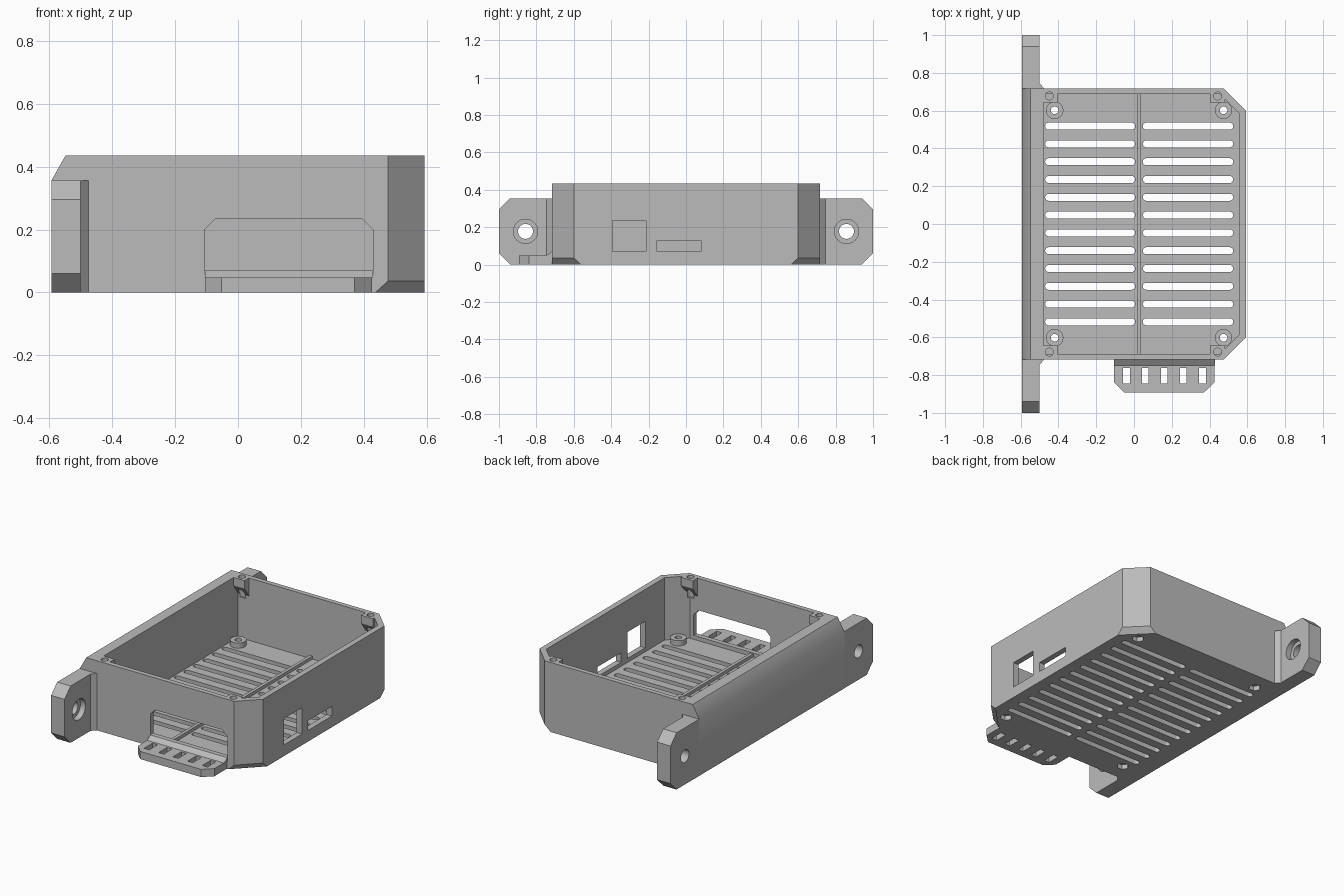
import bpy
import bmesh
import math
from mathutils import Vector

default = bpy.data.objects.get("Cube")
if default:
    bpy.data.objects.remove(default, do_unlink=True)

grey = bpy.data.materials.new("plain_grey")
grey.use_nodes = True
grey.diffuse_color = (0.5, 0.5, 0.5, 1)
grey.node_tree.nodes["Principled BSDF"].inputs["Base Color"].default_value = (0.5, 0.5, 0.5, 1)

HEIGHT, FLOOR = 0.435, 0.045
HALF_X, HALF_Y = 0.593, 0.717
WALL = 0.033
parts = []


def finish(name, bm):
    bmesh.ops.recalc_face_normals(bm, faces=bm.faces)
    mesh = bpy.data.meshes.new(name)
    bm.to_mesh(mesh)
    bm.free()
    mesh.materials.append(grey)
    obj = bpy.data.objects.new(name, mesh)
    bpy.context.collection.objects.link(obj)
    parts.append(obj)
    return obj


def prism(name, outline, axis, lo, hi):
    """Extrude a 2D outline along an axis; 2D is (x,y), (x,z) or (y,z)."""
    place = {"z": lambda u, v, w: (u, v, w),
             "y": lambda u, v, w: (u, w, v),
             "x": lambda u, v, w: (w, u, v)}[axis]
    bm = bmesh.new()
    face = bm.faces.new([bm.verts.new(place(u, v, lo)) for u, v in outline])
    grown = bmesh.ops.extrude_face_region(bm, geom=[face], use_keep_orig=True)
    shift = Vector(place(0, 0, hi - lo))
    for v in grown["geom"]:
        if isinstance(v, bmesh.types.BMVert):
            v.co += shift
    return finish(name, bm)


def rect(x0, y0, x1, y1):
    return [(x0, y0), (x1, y0), (x1, y1), (x0, y1)]


def circle(cx, cy, r, n=32):
    return [(cx + r * math.cos(2 * math.pi * i / n),
             cy + r * math.sin(2 * math.pi * i / n)) for i in range(n)]


def capsule(x0, x1, y, r, n=8):
    pts = []
    for cx, start in ((x1, -0.5), (x0, 0.5)):
        for i in range(n + 1):
            a = math.pi * (start + i / n)
            pts.append((cx + r * math.cos(a), y + r * math.sin(a)))
    return pts


def cut(target, *cutters):
    for c in cutters:
        mod = target.modifiers.new("cut", "BOOLEAN")
        mod.operation, mod.solver, mod.object = "DIFFERENCE", "EXACT", c
        bpy.context.view_layer.objects.active = target
        bpy.ops.object.modifier_apply(modifier=mod.name)


def discard(cutters):
    for c in cutters:
        parts.remove(c)
        bpy.data.objects.remove(c, do_unlink=True)


# Case shell: a block trimmed by planes at the corners and along the left top
bm = bmesh.new()
bmesh.ops.create_cube(bm, size=1)
for v in bm.verts:
    v.co = (v.co.x * 2 * HALF_X, v.co.y * 2 * HALF_Y, (v.co.z + 0.5) * HEIGHT)
planes = [((-HALF_X, 0, 0.355), (-0.08, 0, 0.045))]
for s in (-1, 1):
    planes.append(((0.476, s * HALF_Y, 0), (1, s, 0)))
    planes.append(((0.436, s * HALF_Y, 0), (0.9, s * 0.9, -1)))
for co, no in planes:
    res = bmesh.ops.bisect_plane(bm, geom=bm.verts[:] + bm.edges[:] + bm.faces[:],
                                 plane_co=co, plane_no=no, clear_outer=True)
    rim = [e for e in res["geom_cut"] if isinstance(e, bmesh.types.BMEdge)]
    bmesh.ops.contextual_create(bm, geom=rim)
case = finish("case", bm)

# Cavity with matching cut corners
ix, iy, k = HALF_X - WALL - 0.003, HALF_Y - WALL + 0.003, 1.142
cavity = prism("cavity", [(-0.48, -iy), (k - iy, -iy), (ix, ix - k), (ix, k - ix),
                          (k - iy, iy), (-0.48, iy)], "z", FLOOR, 1)

# Wall openings
window = prism("window", [(-0.105, 0.07), (0.428, 0.07), (0.428, 0.2), (0.393, 0.235),
                          (-0.07, 0.235), (-0.105, 0.2)], "y", -0.8, -0.6)
square_port = prism("square_port", rect(-0.393, 0.07, -0.215, 0.235), "x", 0.5, 0.7)
slim_port = prism("slim_port", rect(-0.155, 0.07, 0.08, 0.13), "x", 0.5, 0.7)

# Vent slots
cutters = [cavity, window, square_port, slim_port]
for row in range(12):
    y = -0.518 + row * 0.0942
    for x0, x1 in ((-0.452, -0.012), (0.065, 0.507)):
        cutters.append(prism("vent", capsule(x0, x1, y, 0.0185), "z", -0.1, FLOOR + 0.05))
cut(case, *cutters)
discard(cutters)

# Floor rib
prism("floor_rib", rect(0.015, -iy, 0.035, iy), "z", FLOOR, 0.065)

# Standoffs with through holes and hexagonal nut pockets, and lid screw bosses
for s in (-1, 1):
    for x in (-0.42, 0.474):
        post = prism("standoff", circle(x, s * 0.602, 0.046), "z", FLOOR, 0.078)
        hole = prism("hole", circle(x, s * 0.602, 0.02), "z", -0.1, 0.2)
        pocket = prism("pocket", circle(x, s * 0.602, 0.036, 6), "z", -0.1, 0.03)
        cut(post, hole)
        cut(case, hole, pocket)
        discard([hole, pocket])
    for x0, x1, hx in ((-0.48, -0.405, -0.448), (0.402, 0.483, 0.443)):
        boss = prism("screw_boss", [(s * iy, HEIGHT), (s * 0.642, HEIGHT),
                                    (s * 0.642, 0.385), (s * iy, 0.32)], "x", x0, x1)
        hole = prism("hole", circle(hx, s * 0.678, 0.021, 24), "z", 0.3, 0.6)
        cut(boss, hole)
        cut(case, hole)
        discard([hole])

# Mounting ears with counterbored holes and a gusset against the case
for s, side in ((-1, "front"), (1, "back")):
    ear = prism(side + "_ear", [(s * HALF_Y, 0), (s * 0.94, 0), (s, 0.06), (s, 0.295),
                                (s * 0.94, 0.355), (s * HALF_Y, 0.355)], "x", -HALF_X, -0.5)
    bore = prism("bore", circle(s * 0.858, 0.178, 0.04), "x", -0.8, -0.3)
    recess = prism("recess", circle(s * 0.858, 0.178, 0.065), "x", -0.535, -0.3)
    cut(ear, bore, recess)
    discard([bore, recess])
    prism(side + "_gusset", [(-0.5, s * HALF_Y), (-0.475, s * HALF_Y), (-0.5, s * 0.745)],
          "z", 0, 0.355)

# Cable tie shelf below the window
shelf = prism("tie_shelf", [(-0.105, -HALF_Y), (-0.105, -0.84), (-0.052, -0.892),
                            (0.37, -0.892), (0.425, -0.84), (0.425, -HALF_Y)], "z", 0, 0.048)
slots = [prism("tie_slot", rect(x - 0.018, -0.845, x + 0.018, -0.762), "z", -0.1, 0.2)
         for x in (-0.04, 0.06, 0.16, 0.261, 0.362)]
cut(shelf, *slots)
discard(slots)
prism("shelf_ramp", [(-HALF_Y, 0.048), (-0.748, 0.048), (-HALF_Y, 0.07)], "x", -0.105, 0.428)

# Smooth the round holes while keeping edges crisp
bpy.ops.object.select_all(action="DESELECT")
for obj in parts:
    obj.select_set(True)
bpy.context.view_layer.objects.active = case
bpy.ops.object.shade_smooth_by_angle(angle=math.radians(30))
